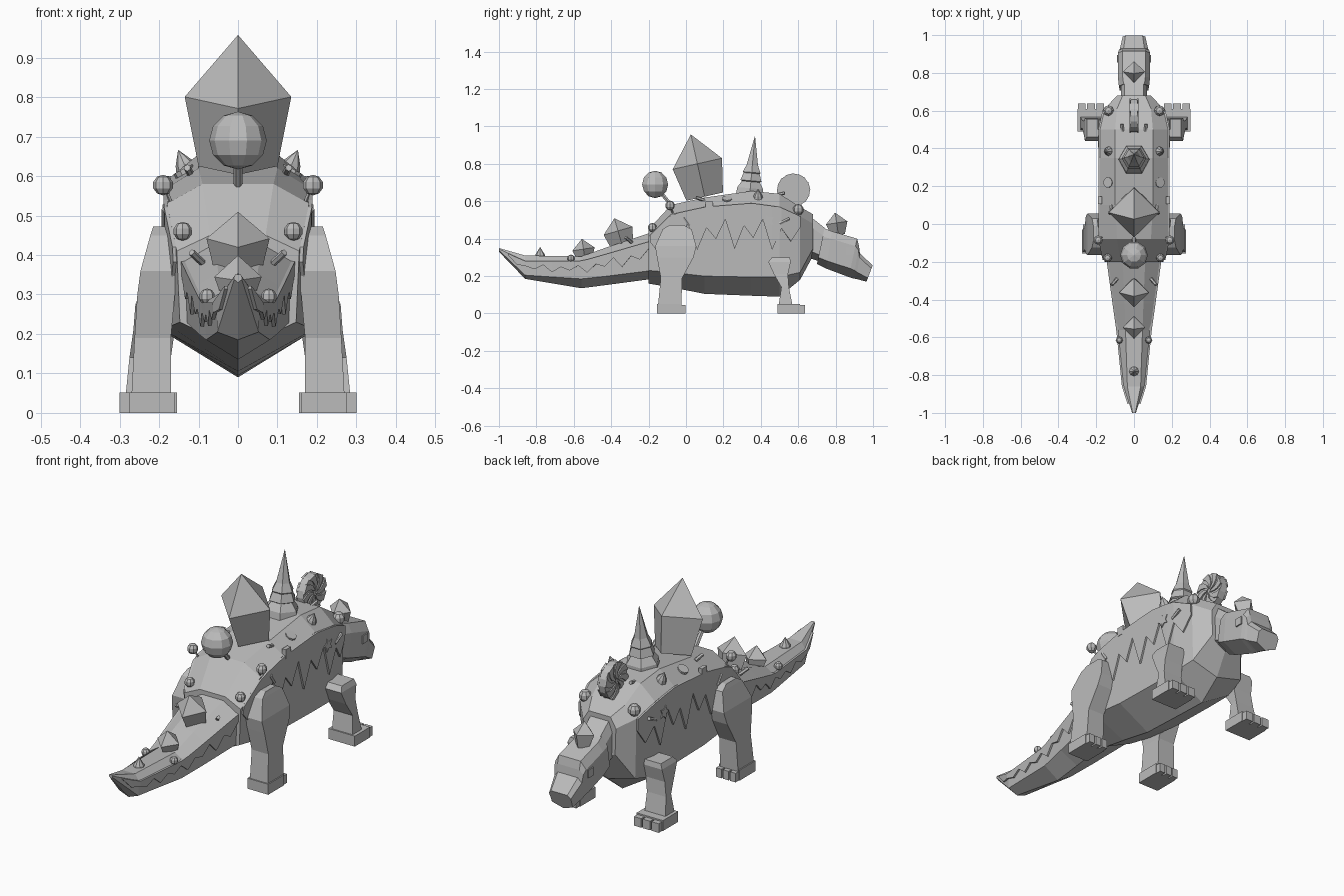
import bpy, bmesh, math
from mathutils import Matrix, Vector

cube = bpy.data.objects.get("Cube")
if cube:
    bpy.data.objects.remove(cube, do_unlink=True)

grey = bpy.data.materials.new("plain_grey")
grey.use_nodes = True
grey.diffuse_color = (0.5, 0.5, 0.5, 1)
grey.node_tree.nodes["Principled BSDF"].inputs["Base Color"].default_value = (0.5, 0.5, 0.5, 1)


def finish(name, bm, mirror=False, matrix=None):
    """Turn a bmesh into an object, optionally mirrored across x."""
    if matrix:
        bm.transform(matrix)
    bmesh.ops.recalc_face_normals(bm, faces=bm.faces)
    mesh = bpy.data.meshes.new(name)
    bm.to_mesh(mesh)
    bm.free()
    mesh.materials.append(grey)
    obj = bpy.data.objects.new(name, mesh)
    bpy.context.collection.objects.link(obj)
    if mirror:
        obj.modifiers.new("both_sides", 'MIRROR')
    return obj


def loft(name, rings, mirror=False, matrix=None):
    """Skin a list of rings with equal point counts and cap both ends."""
    bm = bmesh.new()
    rows = [[bm.verts.new(p) for p in ring] for ring in rings]
    n = len(rows[0])
    for a, b in zip(rows, rows[1:]):
        for i in range(n):
            j = (i + 1) % n
            bm.faces.new((a[i], a[j], b[j], b[i]))
    bm.faces.new(rows[0])
    bm.faces.new(rows[-1])
    return finish(name, bm, mirror, matrix)


def spin(name, loc, profile, sides, tilt=0, roll=0, mirror=False):
    """Stack of regular rings (radius, height), leaned about x then y."""
    rings = [[(max(r, 0.0005) * math.cos(math.tau * i / sides),
               max(r, 0.0005) * math.sin(math.tau * i / sides), h)
              for i in range(sides)] for r, h in profile]
    m = Matrix.Translation(loc) @ Matrix.Rotation(roll, 4, 'Y') @ Matrix.Rotation(tilt, 4, 'X')
    return loft(name, rings, mirror, m)


def ball(name, loc, r, sides=8, mirror=False):
    steps = sides // 2 + 1
    prof = [(r * math.sin(math.pi * i / steps), -r * math.cos(math.pi * i / steps))
            for i in range(steps + 1)]
    return spin(name, loc, prof, sides, mirror=mirror)


def plate(name, points, depth, mirror=False):
    """Solid made by pushing a flat polygon along a vector."""
    d = Vector(depth)
    return loft(name, [points, [Vector(p) + d for p in points]], mirror)


def box(name, x, y, z, mirror=False):
    pts = [(x[0], y[0], z[0]), (x[1], y[0], z[0]), (x[1], y[1], z[0]), (x[0], y[1], z[0])]
    return plate(name, pts, (0, 0, z[1] - z[0]), mirror)


def section(yt, yb, top, crown, shoulder, half, low, keel):
    """Keeled cross-section; y slides from yb at the keel to yt at the top."""
    def p(x, z):
        return (x, yb + (yt - yb) * (z - keel) / (top - keel), z)
    right = [(half * 0.95, low), (half, shoulder), (crown, top)]
    return [p(0, keel)] + [p(*q) for q in right] + [p(-x, z) for x, z in reversed(right)]


# Torso, tail, neck and head: y, top, crown, shoulder, half width, low edge, keel
torso = [
    (-0.20, 0.45, 0.07, 0.41, 0.155, 0.23, 0.16),
    (-0.08, 0.58, 0.09, 0.53, 0.18, 0.22, 0.14),
    (0.10, 0.62, 0.10, 0.57, 0.18, 0.20, 0.105),
    (0.35, 0.655, 0.10, 0.59, 0.18, 0.195, 0.095),
    (0.50, 0.64, 0.10, 0.57, 0.18, 0.195, 0.09),
    (0.61, 0.57, 0.09, 0.52, 0.155, 0.22, 0.18),
    (0.68, 0.53, 0.06, 0.48, 0.09, 0.35, 0.31)]
tail = [
    (-1.0, 0.35, 0.007, 0.345, 0.01, 0.338, 0.33),
    (-0.86, 0.31, 0.035, 0.28, 0.055, 0.205, 0.185),
    (-0.56, 0.305, 0.045, 0.28, 0.085, 0.185, 0.135),
    (-0.42, 0.355, 0.05, 0.32, 0.105, 0.2, 0.153),
    (-0.18, 0.435, 0.06, 0.39, 0.138, 0.23, 0.185)]
loft("torso", [section(s[0], *s) for s in torso])
loft("tail", [section(s[0], *s) for s in tail])
loft("neck", [section(0.65, 0.62, 0.53, 0.05, 0.48, 0.07, 0.35, 0.31),
              section(0.77, 0.71, 0.435, 0.05, 0.40, 0.07, 0.31, 0.28)])
loft("head", [section(0.74, 0.70, 0.455, 0.055, 0.41, 0.08, 0.30, 0.265),
              section(0.78, 0.75, 0.44, 0.06, 0.40, 0.085, 0.28, 0.24),
              section(0.915, 0.87, 0.40, 0.06, 0.36, 0.085, 0.24, 0.195),
              section(0.925, 0.895, 0.36, 0.06, 0.34, 0.08, 0.23, 0.187),
              section(0.93, 0.91, 0.322, 0.055, 0.30, 0.075, 0.22, 0.185),
              section(0.998, 0.965, 0.257, 0.045, 0.24, 0.06, 0.19, 0.17)])
box("eye", (0.075, 0.09), (0.855, 0.895), (0.315, 0.355), True)


# Icing coat with a jagged hem on both flanks
def icing(name, stations, y0, y1, count, short, long):
    bm = bmesh.new()
    rows = []
    for i in range(count + 1):
        y = y0 + (y1 - y0) * i / count
        a, b = next(q for q in zip(stations, stations[1:]) if y <= q[1][0] + 1e-6)
        t = (y - a[0]) / (b[0] - a[0])
        sh, w, low = (a[k] + (b[k] - a[k]) * t for k in (3, 4, 5))
        f = (short, long, short + 0.1, long - 0.15)[i % 4]
        rows.append((bm.verts.new((w + 0.002, y, sh)),
                     bm.verts.new((w * (1 - 0.05 * f) + 0.002, y, sh + (low - sh) * f))))
    for (a, b), (c, d) in zip(rows, rows[1:]):
        bm.faces.new((a, c, d, b))
    obj = finish(name, bm, True)
    thick = obj.modifiers.new("thickness", 'SOLIDIFY')
    thick.thickness, thick.offset = 0.014, 0


icing("torso_icing", torso, -0.19, 0.61, 16, 0.2, 0.62)
icing("tail_icing", tail, -0.95, -0.2, 16, 0.25, 0.7)


# Legs: height, then y range and x range of each ring
def leg(name, rows):
    loft(name, [[(xa, ya, z), (xb, ya, z), (xb, yb, z), (xa, yb, z)]
                for z, ya, yb, xa, xb in rows], True)


def foot(name, x0, x1, y0, y1):
    box(name, (x0, x1), (y0, y1), (0, 0.052), True)
    w = (x1 - x0) / 3
    for i in range(3):
        box(name + "_toe", (x0 + i * w + 0.004, x0 + (i + 1) * w - 0.004),
            (y1 - 0.01, y1 + 0.027), (0, 0.045), True)


leg("hind_leg", [(0.04, -0.15, -0.025, 0.17, 0.27), (0.19, -0.135, -0.02, 0.17, 0.262),
                 (0.30, -0.155, 0.04, 0.16, 0.255), (0.36, -0.165, 0.055, 0.15, 0.247),
                 (0.45, -0.125, 0.03, 0.13, 0.222), (0.472, -0.09, -0.01, 0.13, 0.215)])
leg("front_leg", [(0.04, 0.495, 0.57, 0.17, 0.285), (0.14, 0.51, 0.55, 0.17, 0.275),
                  (0.21, 0.47, 0.545, 0.16, 0.265), (0.275, 0.44, 0.56, 0.13, 0.26),
                  (0.30, 0.46, 0.555, 0.12, 0.25)])
foot("hind_foot", 0.16, 0.275, -0.155, -0.03)
foot("front_foot", 0.155, 0.3, 0.49, 0.61)

# Crystals along the spine
spin("large_crystal", (0, 0.1, 0.625), [(0.1, 0), (0.135, 0.18), (0, 0.34)], 4, 0.22)
spin("tail_crystal", (0, -0.34, 0.36), [(0.06, 0), (0.08, 0.085), (0, 0.155)], 4, 0.28)
spin("small_tail_crystal", (0, -0.54, 0.29), [(0.04, 0), (0.06, 0.055), (0, 0.11)], 4, 0.15)
spin("head_crystal", (0, 0.815, 0.42), [(0.035, 0), (0.058, 0.065), (0, 0.12)], 4, 0.15)
spin("tail_drop", (0, -0.78, 0.295), [(0.027, 0), (0.025, 0.02), (0, 0.06)], 8)

# Tiered pointed cone
spin("tiered_cone", (0, 0.34, 0.63),
     [(0.085, 0), (0.08, 0.04), (0.055, 0.075), (0.065, 0.08), (0.05, 0.12),
      (0.054, 0.125), (0.035, 0.165), (0, 0.32)], 6, -0.09)

# Lollipop
ball("lollipop", (0, -0.165, 0.69), 0.073, 10)
spin("lollipop_stick", (0, -0.06, 0.555), [(0.011, 0), (0.011, 0.12)], 6, 0.68)

# Round swirl sweet with raised curved ribs
spin("swirl_disc", (-0.018, 0.575, 0.66), [(0.088, 0), (0.088, 0.036)], 16, 0, math.pi / 2)
for i in range(8):
    radii = [0.012, 0.04, 0.065, 0.09]
    edge = [(r, math.tau * i / 8 + r * 9) for r in radii]
    back = [(r, a + 0.5) for r, a in reversed(edge)]
    rib = [(0.015, 0.575 + r * math.cos(a), 0.66 + r * math.sin(a)) for r, a in edge + back]
    plate("swirl_rib", rib, (0.009, 0, 0), True)

# Small sweets on the back and flanks
ball("side_pop", (0.19, -0.085, 0.577), 0.026, 8, True)
spin("side_pop_stick", (0.165, -0.065, 0.52), [(0.005, 0), (0.005, 0.06)], 5, 0.3, 0.35, True)
for y, x, z, r in [(-0.18, 0.14, 0.46, 0.024), (-0.615, 0.078, 0.295, 0.02),
                   (0.6, 0.135, 0.555, 0.03)]:
    ball("gum_ball", (x, y, z), r, 8, True)
spin("gumdrop", (0.13, 0.385, 0.615), [(0.028, 0), (0.022, 0.02), (0, 0.055)], 8, 0, 0.4, True)
spin("sweet_button", (0.13, 0.22, 0.6), [(0.027, 0), (0.027, 0.02)], 10, 0, 0.5, True)


def star(y, z, x, r):
    pts = [(x, y + q * math.cos(a), z + q * math.sin(a))
           for k in range(10) for q, a in [(r if k % 2 else r * 0.5, k * math.pi / 5)]]
    plate("star_sweet", pts, (0.016, 0, 0), True)


star(0.44, 0.495, 0.175, 0.035)
star(-0.44, 0.285, 0.092, 0.022)


def sprinkle(loc, length, tilt, roll):
    spin("sprinkle", loc, [(0.009, 0), (0.009, length)], 6, tilt, roll, True)


sprinkle((0.12, 0.1, 0.605), 0.05, 1.2, 0.5)
sprinkle((0.185, 0.02, 0.47), 0.055, 0.6, 0)
sprinkle((0.183, 0.5, 0.48), 0.06, -1.1, 0)
sprinkle((0.09, -0.29, 0.38), 0.05, 0.7, 0.8)
sprinkle((0.06, 0.49, 0.635), 0.04, -1.3, 0.4)
box("sugar_cube", (0.17, 0.19), (0.105, 0.145), (0.555, 0.6), True)
